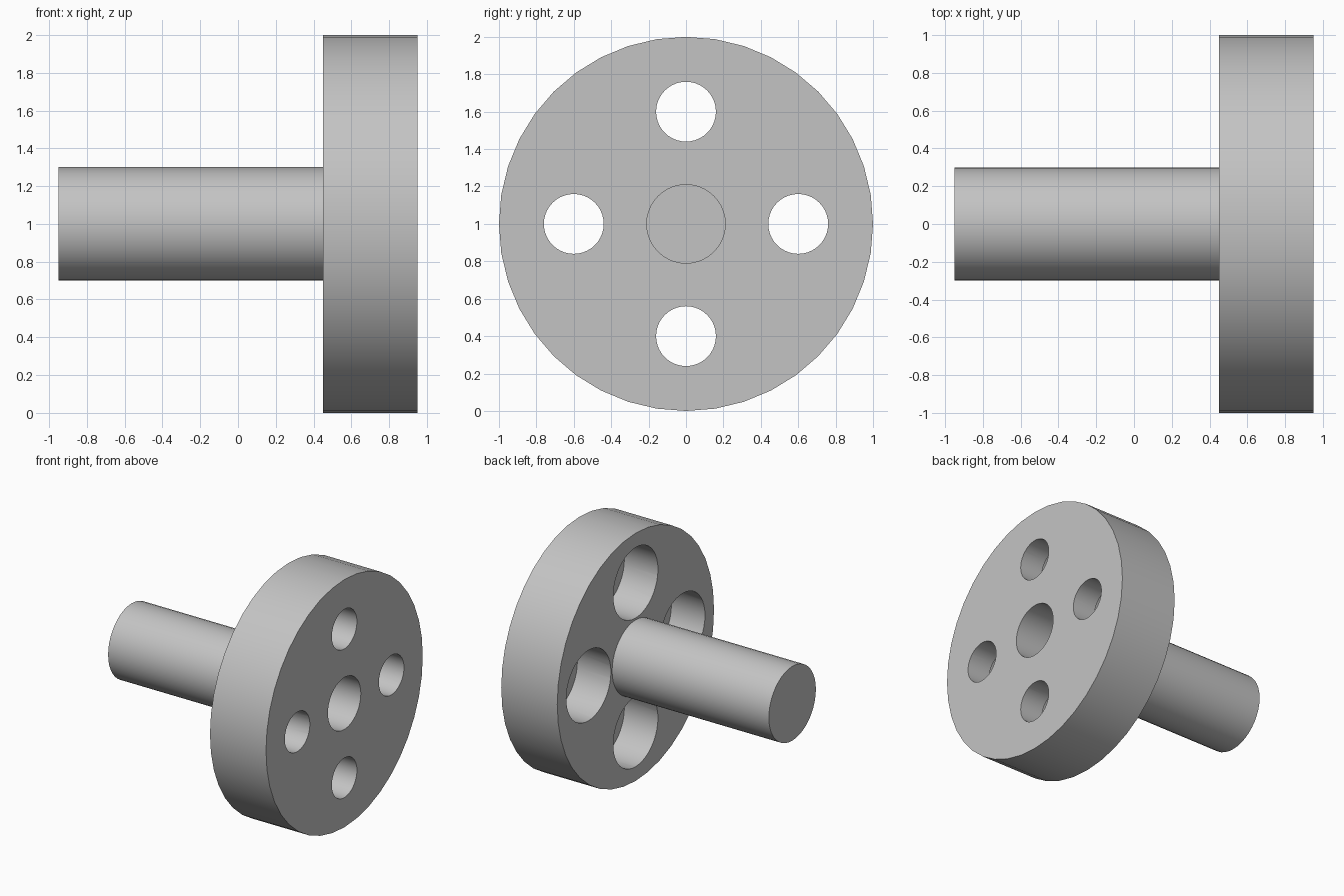
import bpy, bmesh, math

SEGMENTS = 40
CENTRE_Z = 1.0

if "Cube" in bpy.data.objects:
    bpy.data.objects.remove(bpy.data.objects["Cube"], do_unlink=True)

steel = bpy.data.materials.new("plain_grey")
steel.use_nodes = True
colour = (0.55, 0.55, 0.55, 1)
steel.diffuse_color = colour
steel.node_tree.nodes["Principled BSDF"].inputs["Base Color"].default_value = colour


def lathe(name, profile, y=0.0, z=CENTRE_Z):
    """Closed solid turned about an x-direction axis from (x, radius) points."""
    bm = bmesh.new()
    rings = []
    for x, radius in profile:
        angles = [math.tau * i / SEGMENTS for i in range(SEGMENTS)]
        rings.append([bm.verts.new((x, y + radius * math.sin(a), z + radius * math.cos(a)))
                      for a in angles])
    for a, b in zip(rings, rings[1:]):
        for i in range(SEGMENTS):
            j = (i + 1) % SEGMENTS
            bm.faces.new((a[i], a[j], b[j], b[i]))
    bm.faces.new(rings[0])
    bm.faces.new(rings[-1])
    bmesh.ops.recalc_face_normals(bm, faces=bm.faces)
    mesh = bpy.data.meshes.new(name)
    bm.to_mesh(mesh)
    bm.free()
    mesh.materials.append(steel)
    obj = bpy.data.objects.new(name, mesh)
    bpy.context.collection.objects.link(obj)
    return obj


# Shaft and flange in one turned piece, with a blind bore in the flange face
body = lathe("flanged_shaft", [
    (-0.95, 0.30), (0.45, 0.30), (0.45, 1.0),
    (0.95, 1.0), (0.95, 0.21), (0.35, 0.21)])

bpy.context.view_layer.objects.active = body
body.select_set(True)

# Four counterbored bolt holes, wide on the shaft side
for k in range(4):
    angle = k * math.pi / 2
    cutter = lathe("bolt_hole_cutter",
                   [(0.40, 0.285), (0.75, 0.285), (0.75, 0.16), (1.0, 0.16)],
                   0.6 * math.sin(angle), CENTRE_Z + 0.6 * math.cos(angle))
    cutter.hide_render = True
    cut = body.modifiers.new("bolt_hole", "BOOLEAN")
    cut.operation = "DIFFERENCE"
    cut.solver = "EXACT"
    cut.object = cutter
    bpy.ops.object.modifier_apply(modifier=cut.name)
    bpy.data.objects.remove(cutter, do_unlink=True)

bpy.ops.object.shade_smooth_by_angle(angle=math.radians(30))
